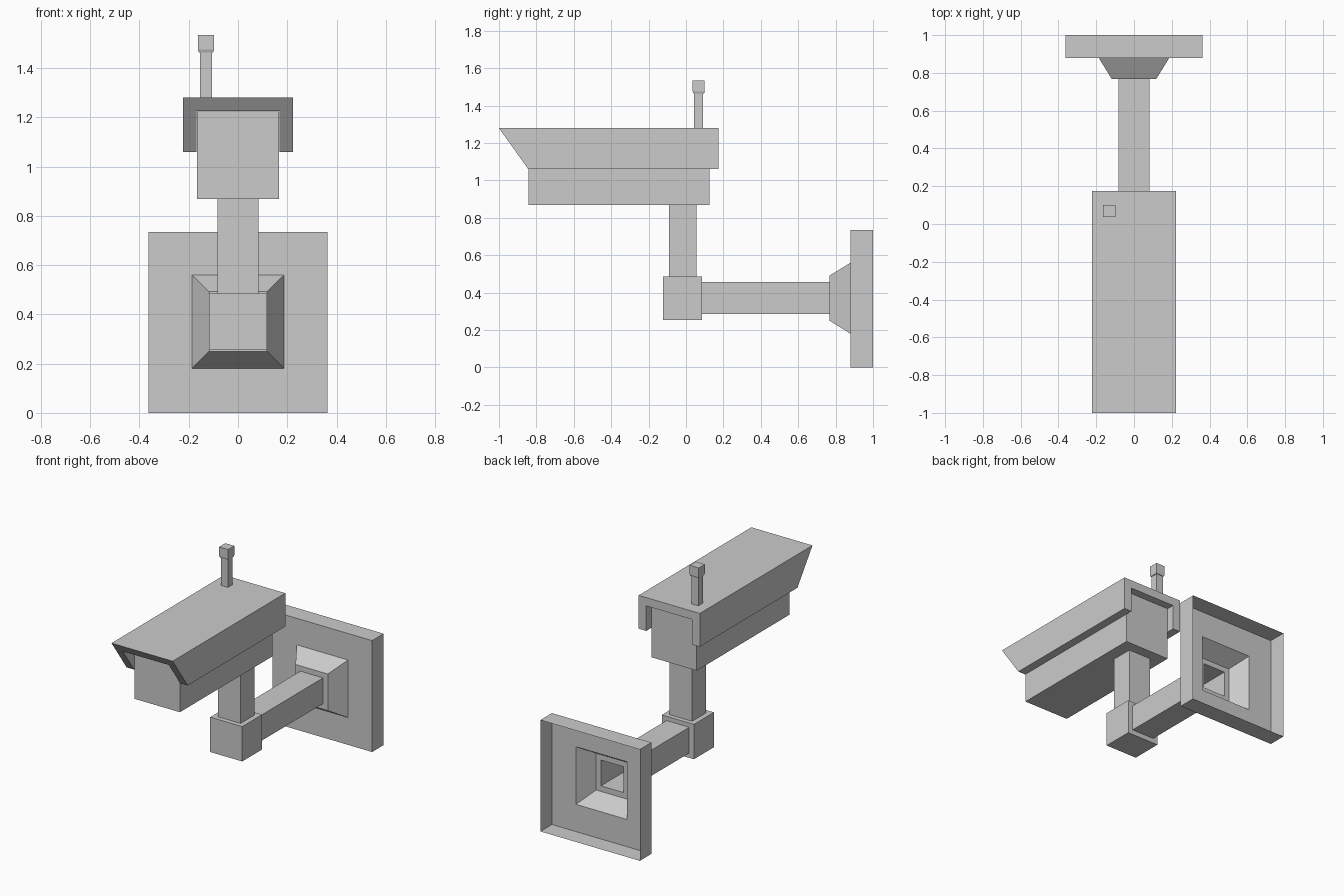
import bpy, bmesh

if "Cube" in bpy.data.objects:
    bpy.data.objects.remove(bpy.data.objects["Cube"])


def make_object(name, bm):
    bmesh.ops.recalc_face_normals(bm, faces=bm.faces)
    mesh = bpy.data.meshes.new(name)
    bm.to_mesh(mesh)
    bm.free()
    obj = bpy.data.objects.new(name, mesh)
    bpy.context.collection.objects.link(obj)
    return obj


def loft(name, rings, cap_start=True, cap_end=True):
    """Skin a series of point loops with quads."""
    bm = bmesh.new()
    loops = [[bm.verts.new(p) for p in ring] for ring in rings]
    n = len(loops[0])
    for a, b in zip(loops, loops[1:]):
        for i in range(n):
            j = (i + 1) % n
            bm.faces.new((a[i], a[j], b[j], b[i]))
    if cap_start:
        bm.faces.new(loops[0])
    if cap_end:
        bm.faces.new(loops[-1][::-1])
    return make_object(name, bm)


def rect_xz(y, hx, z0, z1):
    return [(-hx, y, z0), (hx, y, z0), (hx, y, z1), (-hx, y, z1)]


def rect_xy(z, cx, hx, y0, y1):
    return [(cx - hx, y0, z), (cx + hx, y0, z), (cx + hx, y1, z), (cx - hx, y1, z)]


# Hollow wall plate, flared flange, arm and elbow block: one shell open at the back
plate, flange, neck = (0.363, 0, 0.735), (0.187, 0.18, 0.56), (0.118, 0.25, 0.492)
arm, elbow = (0.083, 0.287, 0.457), (0.117, 0.255, 0.485)
loft("wall_mount_and_arm", [
    rect_xz(1.0, *plate), rect_xz(0.88, *plate),
    rect_xz(0.88, *flange), rect_xz(0.768, *neck),
    rect_xz(0.768, *arm), rect_xz(0.085, *arm),
    rect_xz(0.085, *elbow), rect_xz(-0.123, *elbow),
], cap_start=False)

# Upright post between elbow and camera
loft("post", [rect_xy(z, 0, 0.083, -0.092, 0.055) for z in (0.485, 0.868)])

# Camera body
loft("camera_body", [rect_xz(y, 0.166, 0.868, 1.223) for y in (-0.843, 0.125)])

# Sun hood: U-shaped section with a raked front edge
Z_LOW, Z_TOP = 1.06, 1.28
half = [(0.223, Z_TOP), (0.223, Z_LOW), (0.168, Z_LOW), (0.168, 1.225)]
section = half + [(-x, z) for x, z in reversed(half)]


def raked_y(z):
    return -1.0 + 0.157 * (Z_TOP - z) / (Z_TOP - Z_LOW)


loft("sun_hood", [[(x, raked_y(z), z) for x, z in section],
                  [(x, 0.175, z) for x, z in section]])

# Antenna stem and tip
loft("antenna_stem", [rect_xy(z, -0.13, 0.025, 0.044, 0.092) for z in (1.28, 1.47)])
loft("antenna_tip", [
    rect_xy(1.464, -0.13, 0.029, 0.04, 0.096),
    rect_xy(1.475, -0.13, 0.033, 0.036, 0.1),
    rect_xy(1.535, -0.13, 0.033, 0.036, 0.1),
])
